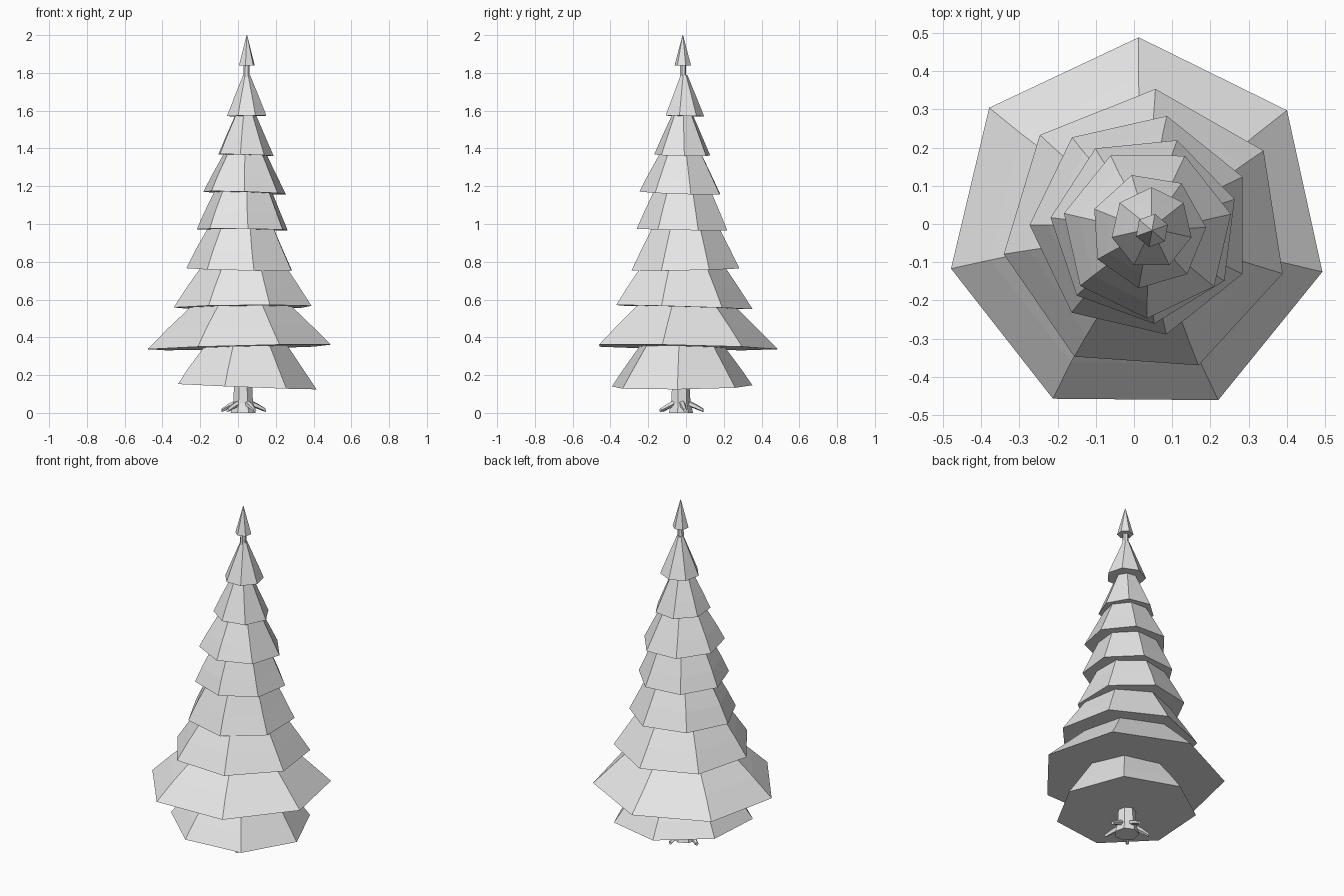
import bpy, bmesh, math
from mathutils import Vector

cube = bpy.data.objects.get("Cube")
if cube:
    bpy.data.objects.remove(cube, do_unlink=True)

grey = bpy.data.materials.new("light grey")
grey.use_nodes = True
grey.diffuse_color = (0.8, 0.8, 0.8, 1)
grey.node_tree.nodes["Principled BSDF"].inputs["Base Color"].default_value = (0.8, 0.8, 0.8, 1)


def loft(name, rings):
    """Skin a closed solid through a list of equally long point rings."""
    bm = bmesh.new()
    loops = [[bm.verts.new(p) for p in ring] for ring in rings]
    n = len(loops[0])
    for low, high in zip(loops, loops[1:]):
        for i in range(n):
            j = (i + 1) % n
            bm.faces.new((low[i], low[j], high[j], high[i]))
    bm.faces.new(loops[0][::-1])
    bm.faces.new(loops[-1])
    bmesh.ops.recalc_face_normals(bm, faces=bm.faces)
    mesh = bpy.data.meshes.new(name)
    bm.to_mesh(mesh)
    bm.free()
    mesh.materials.append(grey)
    obj = bpy.data.objects.new(name, mesh)
    bpy.context.collection.objects.link(obj)
    return obj


def ring(x, y, z, r, phase, sides=7, tilt=(0, 0)):
    pts = []
    for i in range(sides):
        a = math.radians(phase) + math.tau * i / sides
        dx, dy = r * math.cos(a), r * math.sin(a)
        pts.append((x + dx, y + dy, z + tilt[0] * dx + tilt[1] * dy))
    return pts


# Foliage tiers: centre x, y, rim z, rim radius, top z, top radius, phase, tilt
tiers = [
    (.035, -.025, .14, .382, .40, .195, -106, (-.04, .01)),
    (.008, -.010, .347, .498, .66, .17, 89.5, (.025, -.02)),
    (.03, -.021, .56, .375, .86, .17, 86, (.01, -.03)),
    (.02, -.003, .76, .293, 1.06, .14, 77, (-.02, .02)),
    (.028, -.014, .97, .248, 1.23, .13, 70, (-.01, -.02)),
    (.035, -.023, 1.165, .224, 1.41, .095, 64, (-.03, -.03)),
    (.037, -.018, 1.365, .152, 1.61, .042, 55, (-.03, -.02)),
    (.046, -.011, 1.572, .107, 1.79, .018, 90, (.01, -.02)),
]
for k, (x, y, z, r, ztop, rtop, phase, tilt) in enumerate(tiers):
    zm = z + .33 * (ztop - z)
    rm = r + .33 * (rtop - r) + .006 * r
    loft(f"foliage_tier_{k + 1}", [
        ring(x, y, z, r, phase, tilt=tilt),
        ring(x, y, zm, rm, phase, tilt=tilt),
        ring(x + (.045 - x) * .3, y, ztop, rtop, phase),
    ])

# Tip of the tree
loft("tip", [ring(.047, -.017, 1.84, .044, 20, 6),
             ring(.047, -.017, 2.0, .0015, 20, 6)])

# Trunk, flared at the foot and thin at the top
loft("trunk", [ring(x, y, z, r, 90) for x, y, z, r in (
    (.027, -.03, 0, .068), (.027, -.03, .05, .054), (.027, -.03, .2, .046),
    (.04, -.02, 1.5, .022), (.046, -.016, 1.86, .016))])

# Roots spreading from the foot of the trunk
for k in range(5):
    a = math.radians(12 + 72 * k)
    out = Vector((math.cos(a), math.sin(a), 0))
    side = Vector((-out.y, out.x, 0))
    rings = []
    for dist, z, r in ((.03, .055, .018), (.08, .035, .015), (.122, .014, .010)):
        c = Vector((.027, -.03, z)) + out * dist
        rings.append([c + side * r * math.cos(t) + Vector((0, 0, r * math.sin(t)))
                      for t in (math.tau * i / 5 for i in range(5))])
    loft(f"root_{k + 1}", rings)
